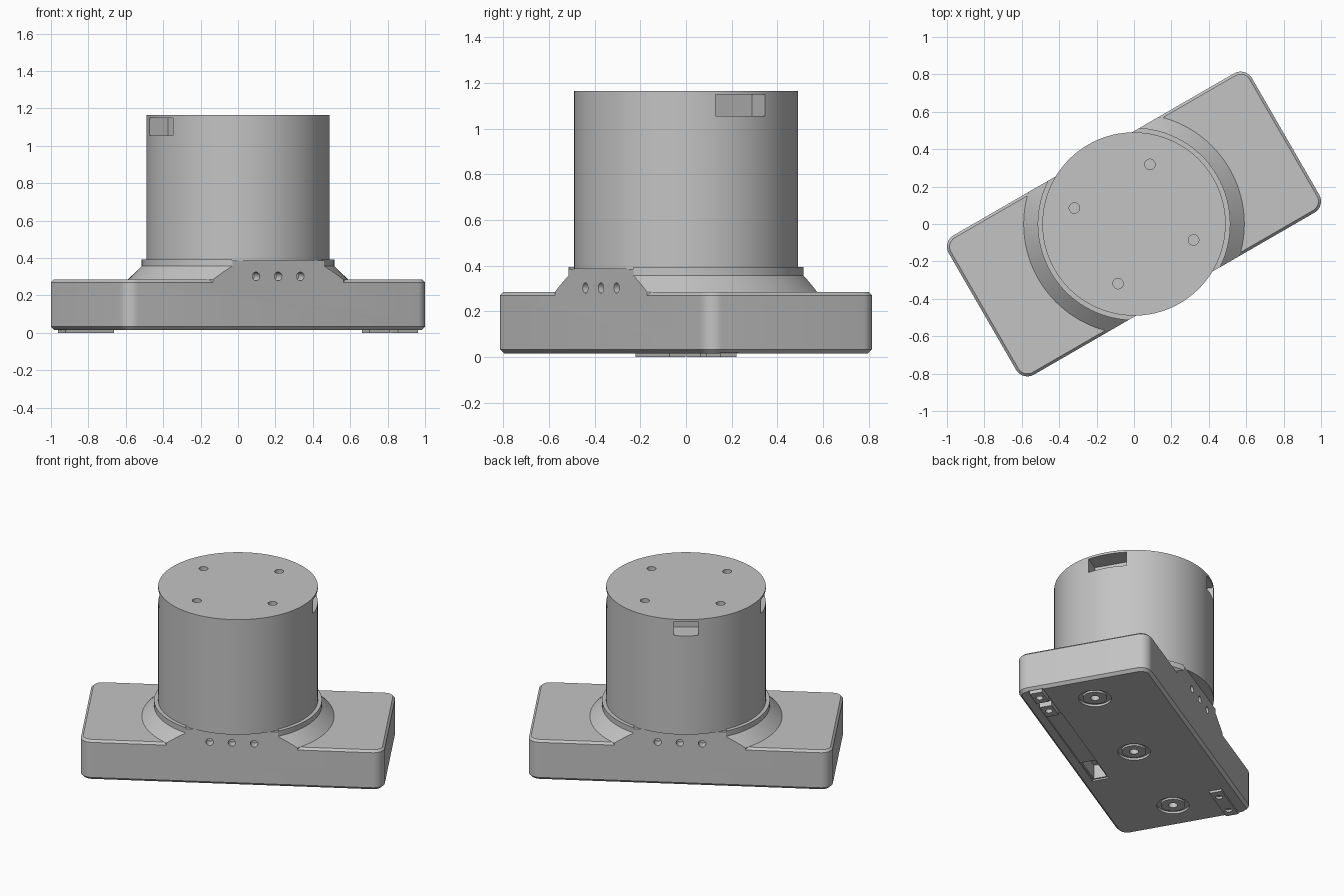
import bpy, bmesh, math
from mathutils import Matrix, Vector

cube = bpy.data.objects.get("Cube")
if cube:
    bpy.data.objects.remove(cube, do_unlink=True)

TURN = Matrix.Rotation(math.radians(30), 4, 'Z')   # the whole unit stands turned
LENGTH, WIDTH, CORNER = 0.936, 0.43, 0.07          # base half sizes
RADIUS, TOP = 0.49, 1.165                          # drum

grey = bpy.data.materials.new("plain grey")
grey.use_nodes = True
grey.diffuse_color = (0.55, 0.55, 0.55, 1)
grey.node_tree.nodes["Principled BSDF"].inputs["Base Color"].default_value = grey.diffuse_color


def make(name, bm):
    bmesh.ops.recalc_face_normals(bm, faces=bm.faces)
    mesh = bpy.data.meshes.new(name)
    bm.to_mesh(mesh)
    bm.free()
    mesh.materials.append(grey)
    obj = bpy.data.objects.new(name, mesh)
    bpy.context.collection.objects.link(obj)
    return obj


def loft(name, rings):
    """Skin closed rings of points and cap both ends."""
    bm = bmesh.new()
    loops = [[bm.verts.new(p) for p in ring] for ring in rings]
    for low, high in zip(loops, loops[1:]):
        for i in range(len(low)):
            j = (i + 1) % len(low)
            bm.faces.new((low[i], low[j], high[j], high[i]))
    bm.faces.new(loops[0])
    bm.faces.new(loops[-1])
    return make(name, bm)


def turned(name, profile, sides=96):
    angles = [math.tau * i / sides for i in range(sides)]
    return loft(name, [[(r * math.cos(a), r * math.sin(a), z) for a in angles]
                       for r, z in profile])


def rounded(inset, z, steps=8):
    """Rounded rectangle outline, shrunk evenly by the inset."""
    ring = []
    for k, (sx, sy) in enumerate(((1, 1), (-1, 1), (-1, -1), (1, -1))):
        for i in range(steps + 1):
            a = math.pi / 2 * (k + i / steps)
            ring.append((sx * (LENGTH - CORNER) + (CORNER - inset) * math.cos(a),
                         sy * (WIDTH - CORNER) + (CORNER - inset) * math.sin(a), z))
    return ring


def box(name, low, high, spin=0):
    bm = bmesh.new()
    low, high = Vector(low), Vector(high)
    bmesh.ops.create_cube(bm, size=1)
    bm.transform(Matrix.Rotation(spin, 4, 'Z') @ Matrix.Translation((low + high) / 2)
                 @ Matrix.Diagonal((*(high - low), 1)))
    return make(name, bm)


def rod(name, radius, depth, centre, tilt=0, sides=24):
    bm = bmesh.new()
    bmesh.ops.create_cone(bm, cap_ends=True, segments=sides, radius1=radius,
                          radius2=radius, depth=depth)
    bm.transform(Matrix.Translation(centre) @ Matrix.Rotation(tilt, 4, 'X'))
    return make(name, bm)


def combine(obj, other, operation='DIFFERENCE'):
    mod = obj.modifiers.new("combine", 'BOOLEAN')
    mod.operation, mod.object, mod.solver = operation, other, 'EXACT'
    bpy.context.view_layer.objects.active = obj
    bpy.ops.object.modifier_apply(modifier=mod.name)
    bpy.data.objects.remove(other, do_unlink=True)


# Base block with chamfered top and bottom edges
base = loft("base", [rounded(0.018, 0.015), rounded(0, 0.033),
                     rounded(0, 0.27), rounded(0.014, 0.284)])

# Sloped hub and collar, trimmed flush with the long sides of the base
hub = turned("hub", [(0.59, 0.22), (0.59, 0.284), (0.515, 0.357), (0.515, 0.393)])
combine(hub, box("trim", (-1, -WIDTH, 0), (1, WIDTH, 1)), 'INTERSECT')
combine(base, hub, 'UNION')

# Step the collar down where it meets the long sides
for side in (-1, 1):
    combine(base, box("step", (-0.285, side * 0.46 - 0.06, 0.386),
                      (0.285, side * 0.46 + 0.06, 0.5)))

# Three screw holes in each long side
for side in (-1, 1):
    for u in (-0.137, 0, 0.137):
        combine(base, rod("hole", 0.023, 0.12, (u, side * WIDTH, 0.302), math.pi / 2))

# Mounting points underneath: shallow counterbore, raised ring, centre hole
for u in (-0.7, 0, 0.7):
    combine(base, rod("bore", 0.1, 0.03, (u, 0, 0.015), sides=40))
    combine(base, rod("hole", 0.028, 0.2, (u, 0, 0.05)))
    ring = rod("mounting_ring", 0.075, 0.018, (u, 0, 0.026), sides=40)
    combine(ring, rod("hole", 0.028, 0.1, (u, 0, 0.02)))

# Latch channels underneath, one per long side, the second turned half round
feet = []
for spin in (0, math.pi):
    combine(base, box("channel", (-0.25, -0.36, 0), (0.6, -0.255, 0.025), spin))
    combine(base, box("pocket", (-0.24, -0.35, 0), (-0.03, -0.265, 0.12), spin))
    combine(base, box("foot_seat", (0.6, -0.36, 0), (0.92, -0.26, 0.05), spin))
    foot = box("foot", (0.61, -0.35, 0), (0.91, -0.27, 0.06), spin)
    combine(foot, box("gap", (0.735, -0.4, -0.1), (0.785, -0.2, 0.035), spin))
    for u in (0.675, 0.845):
        at = Matrix.Rotation(spin, 3, 'Z') @ Vector((u, -0.31, 0))
        combine(foot, rod("hole", 0.022, 0.06, at))
    feet.append(foot)

# Drum
drum = turned("drum", [(RADIUS, 0.386), (RADIUS, TOP)], 128)

# Windows near the top of the drum: a wide one at each end, a narrow one behind
for degrees, half in ((0, 0.125), (180, 0.125), (95, 0.075)):
    combine(drum, box("window", (0.36, -half, 1.055), (0.6, half, 1.15),
                      math.radians(degrees)))

# Four screw holes in the drum top
for k in range(4):
    a = math.radians(45 + 90 * k)
    combine(drum, rod("hole", 0.028, 0.16, (0.33 * math.cos(a), 0.33 * math.sin(a), TOP)))

# Turn everything into place and smooth the curved surfaces
for obj in bpy.context.collection.objects:
    if obj.type == 'MESH' and grey.name in obj.data.materials:
        obj.data.transform(TURN)
        bpy.ops.object.select_all(action='DESELECT')
        obj.select_set(True)
        bpy.context.view_layer.objects.active = obj
        bpy.ops.object.shade_smooth_by_angle(angle=math.radians(30))
